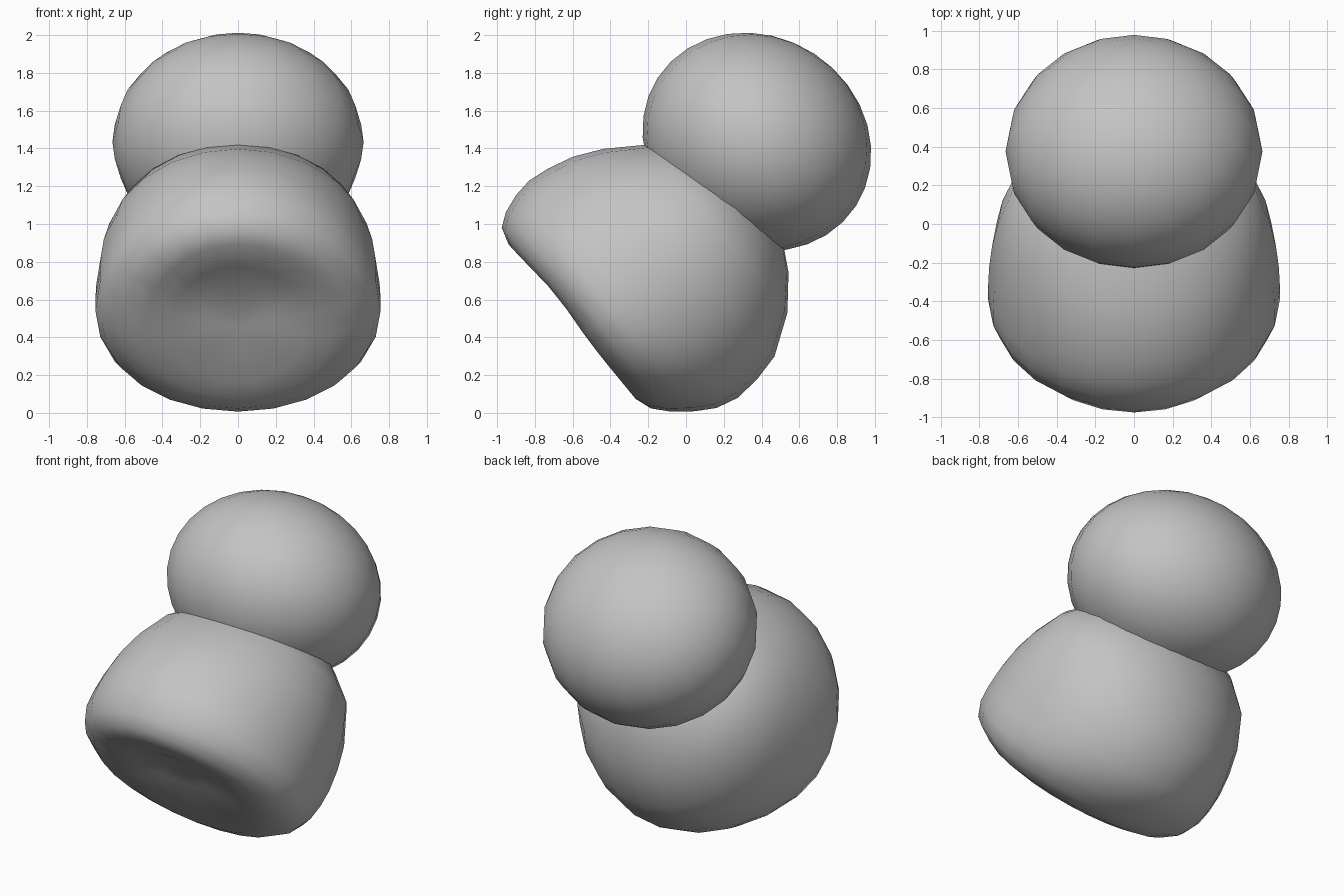
import bpy, bmesh, math
from mathutils import Vector, Matrix

cube = bpy.data.objects.get("Cube")
if cube:
    bpy.data.objects.remove(cube, do_unlink=True)

grey = bpy.data.materials.new("plain_grey")
grey.use_nodes = True
colour = (0.55, 0.55, 0.55, 1)
grey.diffuse_color = colour
grey.node_tree.nodes["Principled BSDF"].inputs["Base Color"].default_value = colour


def finish(bm, name):
    bmesh.ops.recalc_face_normals(bm, faces=bm.faces)
    for f in bm.faces:
        f.smooth = True
    mesh = bpy.data.meshes.new(name)
    bm.to_mesh(mesh)
    bm.free()
    mesh.materials.append(grey)
    ob = bpy.data.objects.new(name, mesh)
    bpy.context.collection.objects.link(ob)
    return ob


# Upper lobe: a squashed ball leaning backwards
bm = bmesh.new()
bmesh.ops.create_uvsphere(bm, u_segments=20, v_segments=16, radius=1)
place = (Matrix.Translation((0, 0.375, 1.435)) @ Matrix.Rotation(math.radians(-33), 4, 'X')
         @ Matrix.Diagonal((0.665, 0.625, 0.557, 1)))
bmesh.ops.transform(bm, matrix=place, verts=bm.verts)
finish(bm, "upper_lobe")

# Lower lobe: rings along an axis that points forwards and down
CENTRE = Vector((0, -0.2, 0.7))
AXIS = Vector((0, -0.77, -0.636)).normalized()
UP = Vector((0, -0.636, 0.77)).normalized()
SEGMENTS = 24
# distance along the axis, upper radius, lower radius, side radius
RINGS = [
    (-0.70, 0.24, 0.26, 0.27), (-0.60, 0.42, 0.44, 0.49), (-0.46, 0.555, 0.60, 0.635),
    (-0.26, 0.69, 0.735, 0.705), (-0.11, 0.76, 0.77, 0.735), (0.03, 0.795, 0.78, 0.75),
    (0.15, 0.81, 0.75, 0.755), (0.25, 0.795, 0.69, 0.755), (0.35, 0.76, 0.61, 0.72),
    (0.42, 0.71, 0.53, 0.62), (0.45, 0.62, 0.44, 0.50), (0.45, 0.45, 0.33, 0.36),
    (0.44, 0.22, 0.18, 0.18),
]


def point(x, t, n):
    # shallow hollow under the front lip
    if n > 0.3:
        n -= 0.07 * math.exp(-((t - 0.22) / 0.22) ** 2 - (x / 0.45) ** 2)
    return CENTRE + Vector((x, 0, 0)) + UP * t + AXIS * n


bm = bmesh.new()
rings = []
for n, up, down, side in RINGS:
    ring = []
    for i in range(SEGMENTS):
        a = math.tau * i / SEGMENTS
        s = math.sin(a)
        ring.append(bm.verts.new(point(side * math.cos(a), s * (up if s > 0 else down), n)))
    rings.append(ring)
for a, b in zip(rings, rings[1:]):
    for i in range(SEGMENTS):
        j = (i + 1) % SEGMENTS
        bm.faces.new((a[i], a[j], b[j], b[i]))
for ring, n in ((rings[0], -0.74), (rings[-1], 0.44)):
    tip = bm.verts.new(point(0, 0.02, n))
    for i in range(SEGMENTS):
        bm.faces.new((ring[i], ring[(i + 1) % SEGMENTS], tip))
finish(bm, "lower_lobe")
